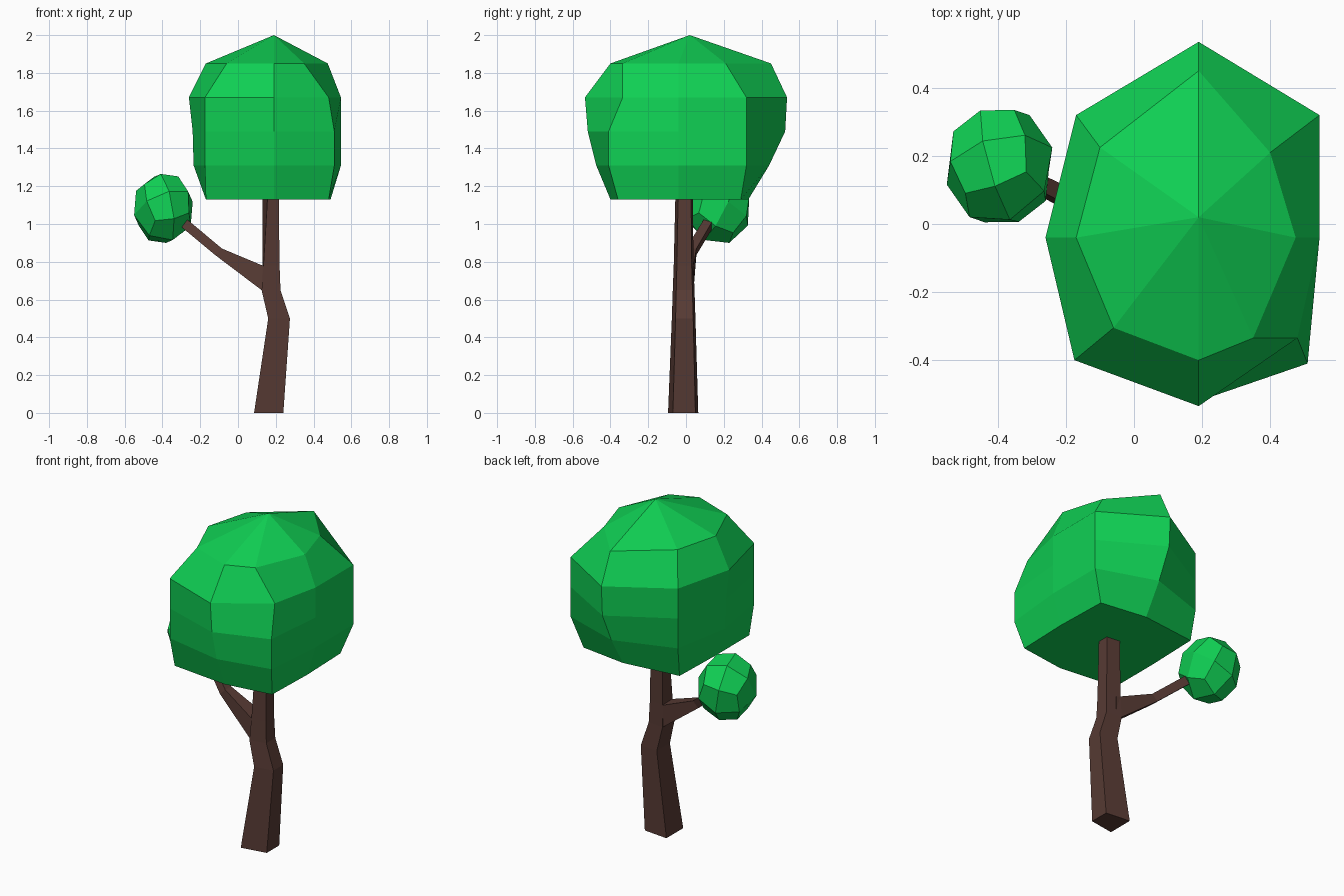
import bpy
import bmesh
from math import radians
from mathutils import Matrix

cube = bpy.data.objects.get("Cube")
if cube:
    bpy.data.objects.remove(cube, do_unlink=True)


def make_material(name, colour):
    mat = bpy.data.materials.new(name)
    mat.use_nodes = True
    mat.diffuse_color = colour
    mat.node_tree.nodes["Principled BSDF"].inputs["Base Color"].default_value = colour
    return mat


leaf_green = make_material("leaf green", (0.005, 0.63, 0.088, 1))
bark_brown = make_material("bark brown", (0.095, 0.043, 0.034, 1))


def finish(name, bm, material):
    """Turn a bmesh into a flat shaded object."""
    bmesh.ops.recalc_face_normals(bm, faces=bm.faces)
    mesh = bpy.data.meshes.new(name)
    bm.to_mesh(mesh)
    bm.free()
    mesh.materials.append(material)
    obj = bpy.data.objects.new(name, mesh)
    bpy.context.collection.objects.link(obj)
    return obj


def loft(name, sections, material, apex=None):
    """Skin a stack of matching cross-sections, closing the top flat or to an apex."""
    bm = bmesh.new()
    rings = [[bm.verts.new(p) for p in section] for section in sections]
    count = len(rings[0])
    for low, high in zip(rings, rings[1:]):
        for i in range(count):
            j = (i + 1) % count
            bm.faces.new((low[i], low[j], high[j], high[i]))
    bm.faces.new(rings[0][::-1])
    top = rings[-1]
    if apex:
        tip = bm.verts.new(apex)
        for i in range(count):
            bm.faces.new((top[i], top[(i + 1) % count], tip))
    else:
        bm.faces.new(top)
    return finish(name, bm, material)


# Trunk: a tapering trapezoid section, with a kink where the branch leaves
def trunk_section(z, left_back, left_front, right, y_front, y_back):
    inset = (y_back - y_front) * 0.16
    return [(left_front, y_front, z), (right, y_front + inset, z),
            (right, y_back - inset * 0.6, z), (left_back, y_back, z)]


loft("trunk", [
    trunk_section(0, 0.085, 0.085, 0.24, -0.095, 0.065),
    trunk_section(0.5, 0.16, 0.16, 0.275, -0.075, 0.05),
    trunk_section(0.65, 0.125, 0.125, 0.225, -0.07, 0.045),
    trunk_section(0.78, 0.13, 0.135, 0.22, -0.065, 0.04),
    trunk_section(1.2, 0.13, 0.16, 0.215, -0.055, 0.035),
], bark_brown)


# Branch: a four-sided limb bending up and back
def branch_section(x_low, z_low, x_high, z_high, y_front, y_back):
    return [(x_low, y_front, z_low), (x_low, y_back, z_low),
            (x_high, y_back, z_high), (x_high, y_front, z_high)]


loft("branch", [
    branch_section(0.16, 0.63, 0.16, 0.77, -0.06, 0.04),
    branch_section(0.125, 0.65, 0.13, 0.78, -0.06, 0.04),
    branch_section(-0.12, 0.835, -0.085, 0.87, 0.0, 0.055),
    branch_section(-0.33, 1.01, -0.3, 1.05, 0.11, 0.16),
], bark_brown)


# Main crown: stacked eight-sided rings; axis points lie on the crown's centre lines
def crown_ring(z, right, back, left, front, back_right, back_left, front_left, front_right):
    cx, cy = 0.19, -0.04
    outline = [(right, cy), back_right, (cx, back), back_left,
               (left, cy), front_left, (cx, front), front_right]
    return [(x, y, z) for x, y in outline]


loft("main_crown", [
    crown_ring(1.13, 0.49, 0.33, -0.17, -0.4,
               (0.48, 0.29), (-0.16, 0.29), (-0.17, -0.36), (0.48, -0.36)),
    crown_ring(1.31, 0.545, 0.44, -0.235, -0.475,
               (0.545, 0.32), (-0.17, 0.32), (-0.175, -0.4), (0.51, -0.41)),
    crown_ring(1.49, 0.545, 0.525, -0.24, -0.52,
               (0.545, 0.32), (-0.17, 0.32), (-0.175, -0.4), (0.51, -0.41)),
    crown_ring(1.67, 0.545, 0.535, -0.26, -0.535,
               (0.545, 0.32), (-0.17, 0.32), (-0.175, -0.4), (0.48, -0.335)),
    crown_ring(1.85, 0.475, 0.45, -0.17, -0.4,
               (0.4, 0.21), (-0.1, 0.225), (-0.06, -0.305), (0.35, -0.335)),
], leaf_green, apex=(0.19, 0.02, 2))

# Small crown: a subdivided cube rounded to a ball and tilted along the branch
bm = bmesh.new()
bmesh.ops.create_cube(bm, size=2)
bmesh.ops.subdivide_edges(bm, edges=bm.edges[:], cuts=1, use_grid_fill=True)
for v in bm.verts:
    v.co = v.co.normalized()
tilt = Matrix.Rotation(radians(12), 4, "Z") @ Matrix.Rotation(radians(-28), 4, "X") \
    @ Matrix.Rotation(radians(-12), 4, "Y")
bmesh.ops.transform(bm, matrix=tilt, verts=bm.verts)

# Fit the tilted ball to its overall size
low, high = (-0.55, 0.005, 0.9), (-0.24, 0.335, 1.265)
for axis in range(3):
    values = [v.co[axis] for v in bm.verts]
    start, span = min(values), max(values) - min(values)
    for v in bm.verts:
        v.co[axis] = low[axis] + (v.co[axis] - start) / span * (high[axis] - low[axis])
finish("small_crown", bm, leaf_green)
